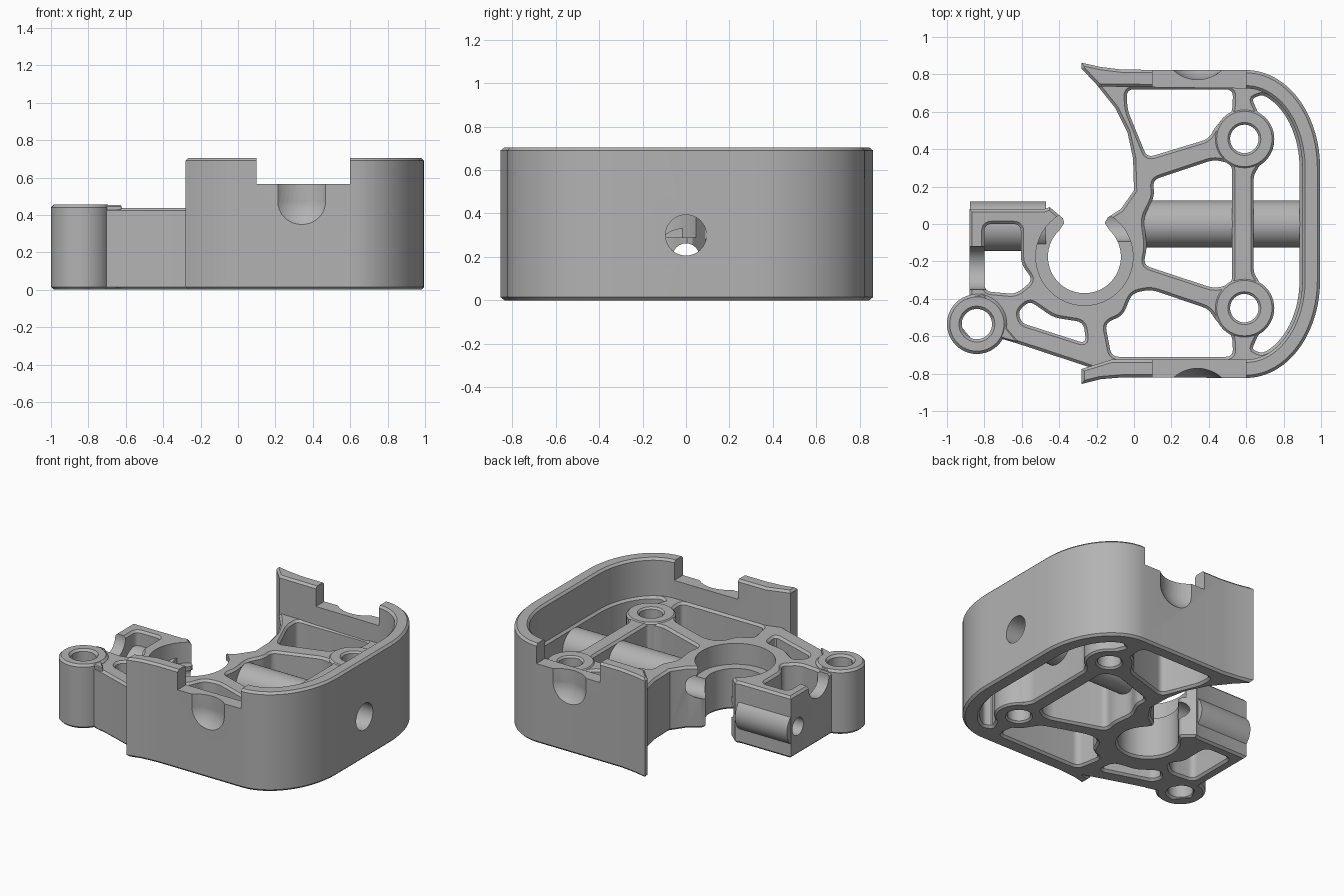
import bpy, bmesh
from math import sin, cos, radians
from mathutils import Vector, Matrix

cube = bpy.data.objects.get("Cube")
if cube:
    bpy.data.objects.remove(cube, do_unlink=True)

metal = bpy.data.materials.new("grey_metal")
metal.use_nodes = True
GREY = (0.45, 0.45, 0.45, 1)
metal.diffuse_color = GREY
metal.node_tree.nodes["Principled BSDF"].inputs["Base Color"].default_value = GREY


def arc(c, rx, ry, a0, a1, n=24):
    steps = [radians(a0 + (a1 - a0) * i / n) for i in range(n + 1)]
    return [(c[0] + rx * cos(t), c[1] + ry * sin(t)) for t in steps]


def circle(c, r, n=48):
    return arc(c, r, r, 0, 360, n)[:-1]


def fillet(pts, r=0.04, n=5):
    """Round every corner of a closed polygon."""
    out = []
    for i, p in enumerate(pts):
        p = Vector(p)
        a, b = Vector(pts[i - 1]) - p, Vector(pts[(i + 1) % len(pts)]) - p
        d = min(r, a.length * 0.45, b.length * 0.45)
        a, b = p + a.normalized() * d, p + b.normalized() * d
        for k in range(n + 1):
            t = k / n
            out.append(tuple(a * (1 - t) ** 2 + p * 2 * t * (1 - t) + b * t * t))
    return out


def add_object(name, mesh):
    ob = bpy.data.objects.new(name, mesh)
    bpy.context.collection.objects.link(ob)
    mesh.materials.clear()
    mesh.materials.append(metal)
    return ob


def plate(name, outlines, height, chamfer=0.015):
    """Chamfered slab from an outline and its holes."""
    cu = bpy.data.curves.new(name, "CURVE")
    cu.dimensions, cu.fill_mode = "2D", "BOTH"
    cu.extrude = height / 2 - chamfer
    cu.bevel_depth, cu.bevel_resolution, cu.offset = chamfer, 0, -chamfer
    for pts in outlines:
        sp = cu.splines.new("POLY")
        sp.points.add(len(pts) - 1)
        for point, (x, y) in zip(sp.points, pts):
            point.co = (x, y, 0, 1)
        sp.use_cyclic_u = True
    tmp = bpy.data.objects.new(name + "_curve", cu)
    bpy.context.collection.objects.link(tmp)
    dg = bpy.context.evaluated_depsgraph_get()
    mesh = bpy.data.meshes.new_from_object(tmp.evaluated_get(dg))
    bpy.data.objects.remove(tmp, do_unlink=True)
    bm = bmesh.new()
    bm.from_mesh(mesh)
    bmesh.ops.remove_doubles(bm, verts=bm.verts, dist=0.0003)
    bmesh.ops.recalc_face_normals(bm, faces=bm.faces)
    bmesh.ops.translate(bm, verts=bm.verts, vec=(0, 0, height / 2))
    bm.to_mesh(mesh)
    bm.free()
    return add_object(name, mesh)


def solid(name, kind, loc, size, axis="Z"):
    """Box, ball or cylinder with full dimensions given along its own axes."""
    bm = bmesh.new()
    if kind == "box":
        bmesh.ops.create_cube(bm, size=1)
    elif kind == "ball":
        bmesh.ops.create_uvsphere(bm, u_segments=48, v_segments=24, radius=0.5)
    else:
        bmesh.ops.create_cone(bm, cap_ends=True, segments=48, radius1=0.5, radius2=0.5, depth=1)
    m = Matrix.Translation(loc)
    if axis == "X":
        m = m @ Matrix.Rotation(radians(90), 4, "Y")
    bm.transform(m @ Matrix.Diagonal((*size, 1)))
    mesh = bpy.data.meshes.new(name)
    bm.to_mesh(mesh)
    bm.free()
    return add_object(name, mesh)


def rod(name, x0, x1, y, z, r):
    return solid(name, "cylinder", ((x0 + x1) / 2, y, z), (2 * r, 2 * r, x1 - x0), "X")


def cut(ob, cutters):
    for c in cutters:
        c.hide_render = True
        c.hide_viewport = False
        mod = ob.modifiers.new("cut", "BOOLEAN")
        mod.operation, mod.solver, mod.object = "DIFFERENCE", "EXACT", c
    dg = bpy.context.evaluated_depsgraph_get()
    ob.data = bpy.data.meshes.new_from_object(ob.evaluated_get(dg))
    ob.modifiers.clear()


BORE = (-0.265, -0.175)
LEFT_BOSS = (-0.84, -0.535)
BOSSES = [(0.59, 0.455), (0.59, -0.45)]
RIB_H, BOSS_H, WALL_H = 0.438, 0.455, 0.705
CORNER = (0.6, 0.3)


def bend(rx, ry):
    """Curved right-hand side, front to back."""
    x, y = CORNER
    return arc((x, -y), rx, ry, -90, 0) + arc((x, y), rx, ry, 0, 90)


# Tall outer wall with flared ends
wall_path = [(-0.28, -0.855), (-0.18, -0.83), (-0.06, -0.82)] + bend(0.395, 0.523)
wall_path += [(-0.06, 0.825), (-0.18, 0.84), (-0.28, 0.862), (-0.28, 0.83), (-0.19, 0.735)]
wall_path += bend(0.3, 0.425)[::-1] + [(-0.12, -0.725), (-0.28, -0.775)]
outer_wall = plate("outer_wall", [wall_path], WALL_H)

# Ribbed base with an open bore and windows
base_path = [(-0.88, 0.08), (-0.88, -0.39), (-0.95, -0.54), (-0.85, -0.66), (-0.72, -0.61),
             (-0.62, -0.64), (-0.27, -0.755), (-0.2, -0.78)] + bend(0.345, 0.475)
base_path += [(-0.17, 0.77), (-0.2, 0.745), (-0.1, 0.62), (-0.035, 0.49), (-0.005, 0.35), (0, 0.18),
              (-0.07, 0.08), (-0.14, 0.035), (-0.157, 0.005)]
base_path += arc(BORE, 0.195, 0.195, 46, -226, 48)
base_path += [(-0.373, 0.005), (-0.38, 0.03), (-0.45, 0.09), (-0.48, 0.08)]

back_window = [(-0.04, 0.72), (0.53, 0.72), (0.525, 0.59), (0.44, 0.53), (0.4, 0.455),
               (0.07, 0.355), (-0.035, 0.61)]
mid_window = [(0.1, 0.235), (0.43, 0.345), (0.525, 0.32), (0.525, -0.32), (0.43, -0.345),
              (0.05, -0.22), (0.07, -0.12), (0.05, 0.03), (0.11, 0.15)]
front_window = [(-0.01, -0.37), (0.09, -0.35), (0.4, -0.455), (0.44, -0.52), (0.525, -0.59),
                (0.53, -0.71), (-0.12, -0.71), (-0.155, -0.53), (-0.06, -0.49)]
slot = [(-0.62, -0.47), (-0.56, -0.41), (-0.43, -0.5), (-0.27, -0.525), (-0.255, -0.64), (-0.6, -0.53)]
pocket = [(-0.8, 0), (-0.605, 0), (-0.605, -0.21), (-0.54, -0.3), (-0.63, -0.375), (-0.8, -0.36)]
side_window = [(0.64, -0.26)] + arc(BOSSES[1], 0.16, 0.16, 60, -62, 12) + [(0.63, -0.67), (0.68, -0.69)]
side_window += arc((0.6, -0.3), 0.285, 0.41, -68, 0, 14)
side_window += [(x, -y) for x, y in side_window[::-1]]

holes = [fillet(w) for w in (back_window, mid_window, front_window, slot, pocket)]
holes += [fillet(side_window, 0.02, 3)]
holes += [circle(c, 0.078) for c in BOSSES] + [circle(LEFT_BOSS, 0.083)]
ribbed_base = plate("ribbed_base", [base_path] + holes, RIB_H)

# Screw bosses
for label, c in zip(("back_boss", "front_boss"), BOSSES):
    plate(label, [circle(c, 0.16), circle(c, 0.076)], BOSS_H - 0.01, 0.012)
left_boss = plate("left_boss", [circle(LEFT_BOSS, 0.16), circle(LEFT_BOSS, 0.081)], BOSS_H)
pad = fillet([(-0.875, -0.385), (-0.8, -0.37), (-0.73, -0.5), (-0.615, -0.635), (-0.715, -0.61),
              (-0.735, -0.54), (-0.8, -0.44)], 0.02, 3)
plate("boss_pad", [pad], BOSS_H - 0.003, 0.006)

# Horizontal screw tubes
screw_tube = rod("screw_tube", 0.03, 0.93, 0, 0.3, 0.125)
clamp_tube = rod("clamp_tube", -0.878, -0.47, -0.012, 0.2, 0.132)

# Cutters
screw_hole = rod("screw_hole_cutter", -0.2, 1.1, 0, 0.3, 0.094)
clamp_hole = rod("clamp_hole_cutter", -1.1, -0.33, 0, 0.2, 0.062)
saddle = rod("saddle_cutter", -1.0, -0.74, -0.235, 0.43, 0.115)
counterbore = solid("counterbore_cutter", "cylinder", (*BORE, 0.49), (0.52, 0.52, 0.4))
notch = solid("notch_cutter", "box", (0.35, 0, 0.865), (0.5, 2, 0.6))
scoops = []
for s in (-1, 1):
    y = s * 0.962
    scoops.append(solid("scoop_cutter", "cylinder", (0.34, y, 0.67), (0.38, 0.38, 0.4)))
    scoops.append(solid("scoop_end_cutter", "ball", (0.34, y, 0.47), (0.38, 0.38, 0.36)))

cut(outer_wall, [notch, screw_hole] + scoops)
cut(ribbed_base, [counterbore, screw_hole, clamp_hole, saddle] + scoops)
cut(screw_tube, [screw_hole, counterbore])
cut(clamp_tube, [clamp_hole])
for c in [notch, screw_hole, clamp_hole, saddle, counterbore] + scoops:
    bpy.data.objects.remove(c, do_unlink=True)

# Smooth curved faces, keep edges sharp
bpy.ops.object.select_all(action="DESELECT")
for ob in bpy.context.collection.objects:
    if ob.type == "MESH":
        ob.select_set(True)
        bpy.context.view_layer.objects.active = ob
bpy.ops.object.shade_smooth_by_angle(angle=radians(30))
